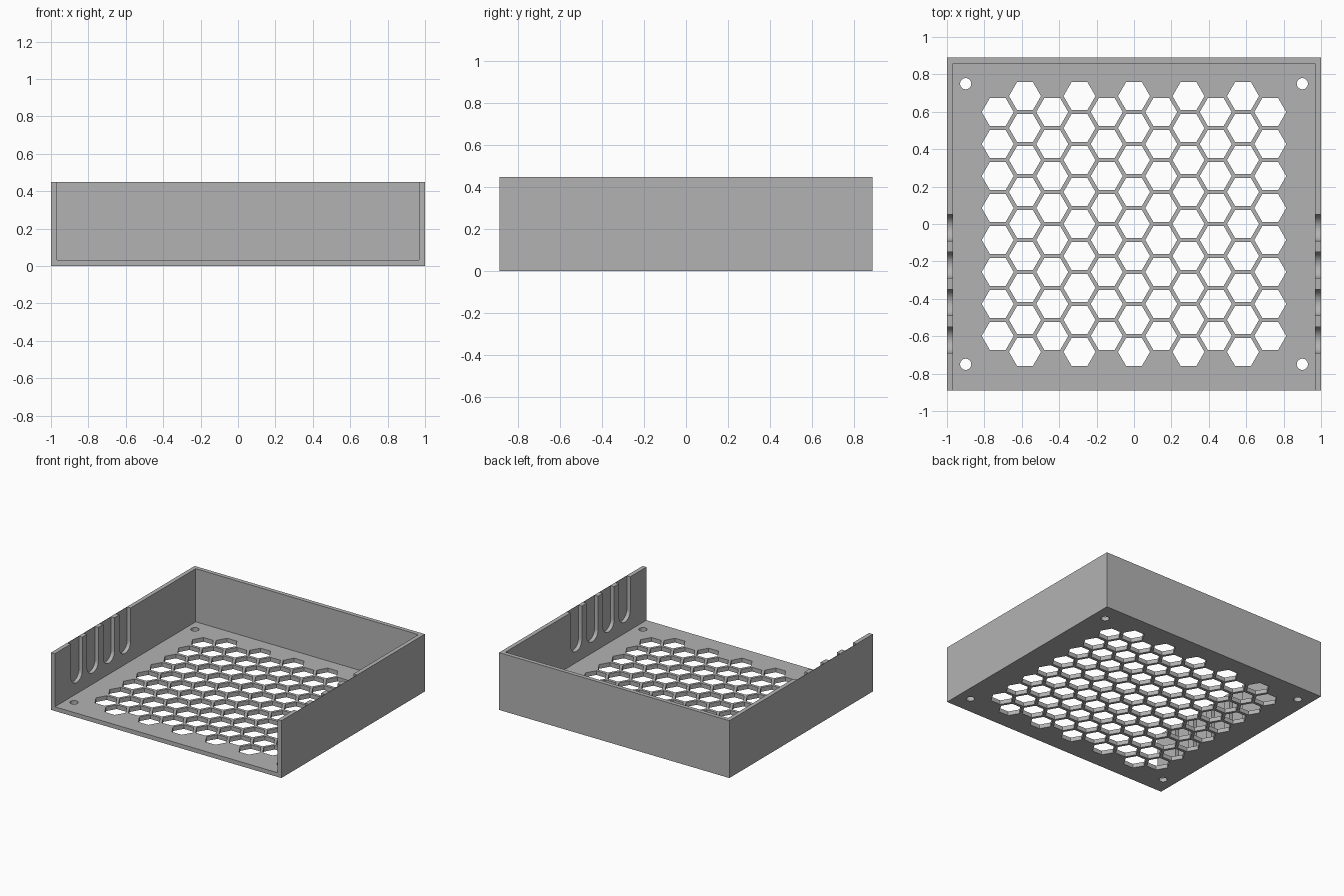
import bpy, bmesh, math
from mathutils import Vector

if "Cube" in bpy.data.objects:
    bpy.data.objects.remove(bpy.data.objects["Cube"])

HALF_X, HALF_Y, HEIGHT, WALL = 1.0, 0.89, 0.45, 0.033
SKIN = 0.003                       # thin outer wall left behind each slot

grey = bpy.data.materials.new("plain grey")
grey.use_nodes = True
grey.diffuse_color = (0.45, 0.45, 0.45, 1)
grey.node_tree.nodes["Principled BSDF"].inputs["Base Color"].default_value = (0.45, 0.45, 0.45, 1)


def prism(bm, outline, sweep):
    """Extrude a closed outline of points along the sweep vector."""
    face = bm.faces.new([bm.verts.new(p) for p in outline])
    top = bmesh.ops.extrude_face_region(bm, geom=[face])["geom"]
    moved = [g for g in top if isinstance(g, bmesh.types.BMVert)]
    bmesh.ops.translate(bm, verts=moved, vec=sweep)


def box(bm, lo, hi):
    (x0, y0, z0), (x1, y1, z1) = lo, hi
    prism(bm, [(x0, y0, z0), (x1, y0, z0), (x1, y1, z0), (x0, y1, z0)], Vector((0, 0, z1 - z0)))


def ring(x, y, radius, sides):
    """Flat polygon just below the floor, ready to be swept up through it."""
    turn = 2 * math.pi / sides
    return [(x + radius * math.cos(i * turn), y + radius * math.sin(i * turn), -0.1) for i in range(sides)]


def make_object(name, bm):
    bmesh.ops.recalc_face_normals(bm, faces=bm.faces)
    mesh = bpy.data.meshes.new(name)
    bm.to_mesh(mesh)
    bm.free()
    mesh.materials.append(grey)
    obj = bpy.data.objects.new(name, mesh)
    bpy.context.collection.objects.link(obj)
    return obj


# Solid block for the tray
bm = bmesh.new()
box(bm, (-HALF_X, -HALF_Y, 0), (HALF_X, HALF_Y, HEIGHT))
tray = make_object("vented_tray", bm)

# Cavity, open at the top and the front
cavity = bmesh.new()
box(cavity, (WALL - HALF_X, -HALF_Y - 0.1, WALL), (HALF_X - WALL, HALF_Y - WALL, HEIGHT + 0.1))

# Honeycomb vents and four corner screw holes through the floor
holes = bmesh.new()
up = Vector((0, 0, 0.2))
for col in range(-5, 6):
    rows = 8 if col % 2 else 9
    for row in range(rows):
        prism(holes, ring(col * 0.1457, (row - (rows - 1) / 2) * 0.171, 0.0855, 6), up)
for sx in (-1, 1):
    for sy in (-1, 1):
        prism(holes, ring(sx * 0.9, sy * 0.75, 0.03, 32), up)

# Round-bottomed slots in the inside of both side walls
slots = bmesh.new()
for side in (-1, 1):
    for i in range(4):
        y, r, zc = -0.02 - 0.2 * i, 0.07, 0.19
        x = side * (HALF_X - SKIN)
        arc = [(x, y - r * math.cos(a), zc - r * math.sin(a))
               for a in (math.pi * k / 20 for k in range(21))]
        outline = arc + [(x, y + r, HEIGHT + 0.1), (x, y - r, HEIGHT + 0.1)]
        prism(slots, outline, Vector((-side * 0.06, 0, 0)))

# Cut everything out of the block
bpy.context.view_layer.objects.active = tray
for name, bm in (("cavity", cavity), ("floor_holes", holes), ("wall_slots", slots)):
    cutter = make_object(name + "_cutter", bm)
    cutter.hide_render = True
    mod = tray.modifiers.new(name, "BOOLEAN")
    mod.operation, mod.solver, mod.object = "DIFFERENCE", "EXACT", cutter
    bpy.ops.object.modifier_apply(modifier=mod.name)
    bpy.data.objects.remove(cutter)

# Smooth the round cuts and keep the corners sharp
bpy.ops.object.select_all(action="DESELECT")
tray.select_set(True)
bpy.ops.object.shade_smooth_by_angle(angle=math.radians(30))
